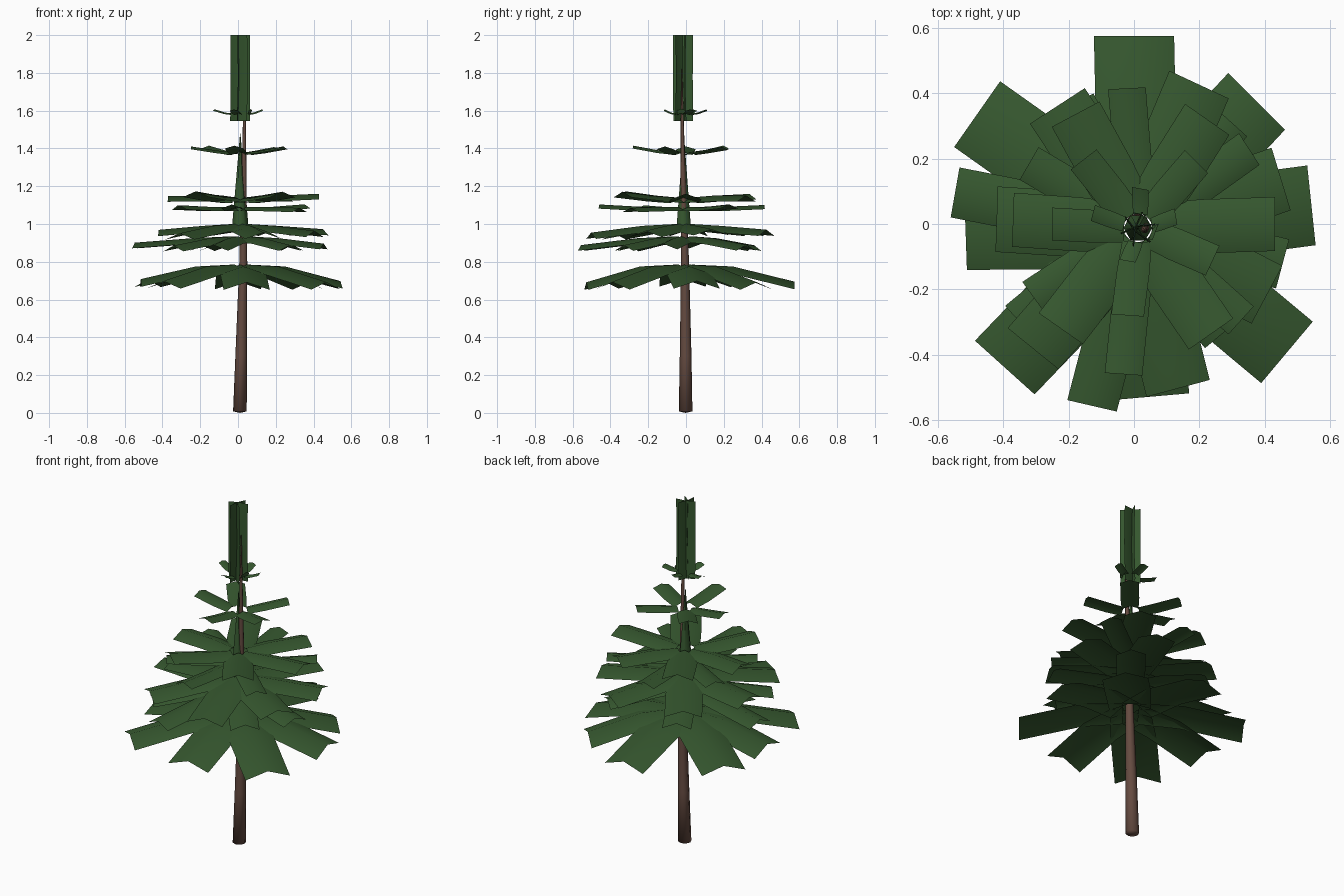
import bpy, bmesh
import random
from math import radians, cos, sin, pi
from mathutils import Vector

if "Cube" in bpy.data.objects:
    bpy.data.objects.remove(bpy.data.objects["Cube"])

random.seed(4)
CX, CY = 0.012, -0.012   # foliage axis


def material(name, rgb):
    m = bpy.data.materials.new(name)
    m.diffuse_color = (*rgb, 1)
    m.use_nodes = True
    m.node_tree.nodes["Principled BSDF"].inputs["Base Color"].default_value = m.diffuse_color
    return m


GREEN = material("needle green", (0.036, 0.095, 0.028))
BROWN = material("bark brown", (0.13, 0.07, 0.052))


def finish(bm, name, mat):
    me = bpy.data.meshes.new(name)
    for f in bm.faces:
        f.smooth = True
    bm.to_mesh(me)
    bm.free()
    me.materials.append(mat)
    ob = bpy.data.objects.new(name, me)
    bpy.context.collection.objects.link(ob)
    return ob


def bridge_rows(bm, rows, closed=False):
    """Skin rows of points with quads."""
    vs = [[bm.verts.new(p) for p in row] for row in rows]
    n = len(vs[0])
    for a, b in zip(vs, vs[1:]):
        for i in range(n if closed else n - 1):
            j = (i + 1) % n
            bm.faces.new((a[i], a[j], b[j], b[i]))
    return vs


def ring(x, y, z, r, n):
    return [(x + r * cos(2 * pi * i / n), y + r * sin(2 * pi * i / n), z) for i in range(n)]


# Leaning, tapering trunk
bm = bmesh.new()
path = [(0.01, -0.002, 0.008, 0.036), (0.017, -0.002, 0.3, 0.031), (0.028, -0.005, 0.8, 0.021),
        (0.032, -0.015, 1.25, 0.013), (0.034, -0.02, 1.55, 0.008), (0.035, -0.021, 1.82, 0.002)]
rows = bridge_rows(bm, [ring(*p, 8) for p in path], closed=True)
foot = bm.verts.new((0.01, -0.002, 0))
for i in range(8):
    bm.faces.new((rows[0][(i + 1) % 8], rows[0][i], foot))
finish(bm, "trunk", BROWN)

# Whorls of roof-folded branches:
# (name, root z, bend z, tip z, width, fold depth, tip z jitter, [(angle, reach), ...])
WHORLS = [
    ("lowest_branches", 0.785, 0.775, 0.70, 0.245, 0.04, 0.01,
     [(90, .575), (45, .53), (6, .545), (-40, .61), (-85, .53), (-132, .59), (182, .515), (145, .585)]),
    ("low_branches", 0.935, 0.925, 0.895, 0.155, 0.03, 0.012,
     [(170, .555), (-103, .57), (-15, .47), (48, .43), (118, .41), (222, .46), (-50, .43)]),
    ("middle_branches", 1.0, 0.99, 0.96, 0.2, 0.033, 0.015,
     [(17, .47), (65, .47), (123, .43), (178, .42), (231, .49), (-75, .52), (-28, .46)]),
    ("upper_middle_branches", 1.09, 1.09, 1.095, 0.115, 0.022, 0.012,
     [(93, .415), (-94, .46), (33, .42), (-42, .44), (150, .37), (216, .38)]),
    ("upper_branches", 1.14, 1.15, 1.16, 0.165, 0.03, 0.015,
     [(0, .43), (55, .39), (118, .38), (178, .37), (235, .39), (-55, .41)]),
    ("high_branches", 1.38, 1.39, 1.41, 0.1, 0.015, 0.006,
     [(-25, .265), (45, .27), (128, .25), (180, .25), (-94, .28)]),
    ("highest_branches", 1.585, 1.59, 1.607, 0.05, 0.008, 0.003,
     [(-20, .07), (10, .13), (80, .11), (165, .13), (-100, .115)]),
]
for name, z0, z1, z2, w, fold, jitter, branches in WHORLS:
    bm = bmesh.new()
    for ang, reach in branches:
        d = Vector((cos(radians(ang)), sin(radians(ang)), 0))
        side = Vector((-d.y, d.x, 0)) * w / 2
        tip = Vector((d.x * reach, d.y * reach, 0))
        root = Vector((CX, CY, 0)) + d * 0.043
        zt = z2 + random.uniform(-jitter, jitter)
        stations = [(root, z0, 0.9), (root.lerp(tip, 0.4), z1, 1.0), (tip, zt, 1.0)]
        bridge_rows(bm, [[p - side * k + Vector((0, 0, z - fold)), p + Vector((0, 0, z)),
                          p + side * k + Vector((0, 0, z - fold))] for p, z, k in stations])
    finish(bm, name, GREEN)

# Slender six-sided cone of needles round the stem
bm = bmesh.new()
bridge_rows(bm, [ring(CX, CY, 0.98, 0.044, 6), ring(CX, CY, 1.48, 0.001, 6)], closed=True)
finish(bm, "needle_cone", GREEN)

# Crossed upright cards forming the leader at the top
bm = bmesh.new()
for ang in (15, 75, 135):
    side = Vector((cos(radians(ang)), sin(radians(ang)), 0)) * 0.054
    d = Vector((-side.y, side.x, 0)).normalized()
    rows = []
    for z, off in ((1.545, 0.004), (1.775, -0.002), (2.0, 0.002)):
        c = Vector((CX, CY - 0.004, z)) + d * off
        rows.append([c - side, c + d * 0.008, c + side])
    bridge_rows(bm, rows)
finish(bm, "top_leader", GREEN)
